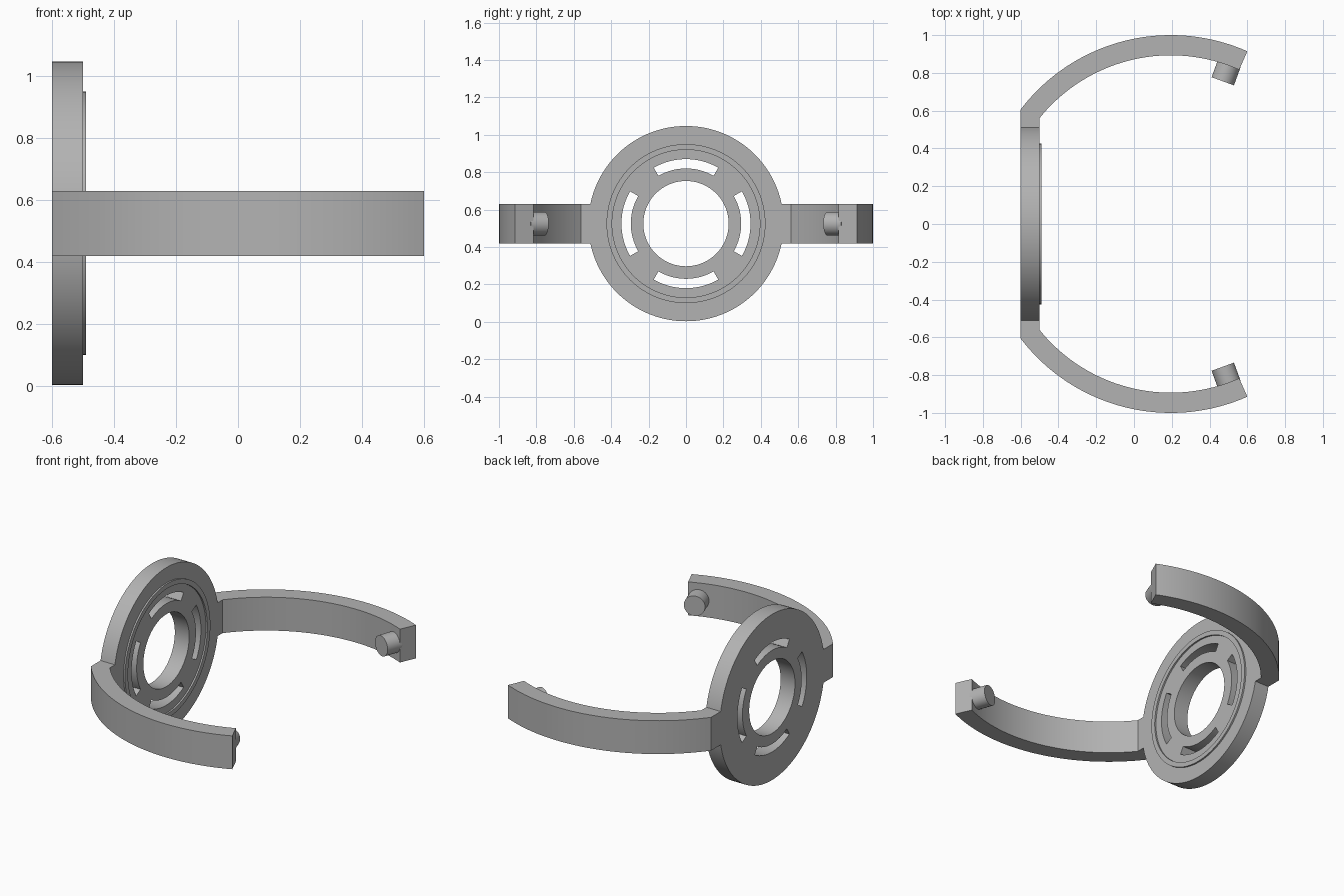
import bpy, bmesh
from math import sin, cos, asin, radians, tau
from mathutils import Vector, Matrix

if "Cube" in bpy.data.objects:
    bpy.data.objects.remove(bpy.data.objects["Cube"], do_unlink=True)

grey = bpy.data.materials.new("plain grey")
grey.use_nodes = True
colour = (0.45, 0.45, 0.45, 1)
grey.diffuse_color = colour
grey.node_tree.nodes["Principled BSDF"].inputs["Base Color"].default_value = colour

MID_Z = 0.525      # height of the disc centre and the arms
BACK, FACE = -0.6, -0.5
SEGS = 120


def finish(bm, name):
    bmesh.ops.recalc_face_normals(bm, faces=bm.faces)
    mesh = bpy.data.meshes.new(name)
    bm.to_mesh(mesh)
    bm.free()
    mesh.materials.append(grey)
    ob = bpy.data.objects.new(name, mesh)
    bpy.context.collection.objects.link(ob)
    bpy.ops.object.select_all(action="DESELECT")
    ob.select_set(True)
    bpy.context.view_layer.objects.active = ob
    bpy.ops.object.shade_smooth_by_angle(angle=radians(30))


def thicken(bm, offset):
    moved = bmesh.ops.extrude_face_region(bm, geom=bm.faces[:], use_keep_orig=True)["geom"]
    bmesh.ops.translate(bm, verts=[g for g in moved if isinstance(g, bmesh.types.BMVert)], vec=offset)


def ring_plate(name, radii, x0, x1, is_open=lambda band, angle: False):
    """Concentric bands around the x axis, with chosen cells left open."""
    bm = bmesh.new()
    loops = [[bm.verts.new((x0, r * cos(tau * i / SEGS), MID_Z + r * sin(tau * i / SEGS)))
              for i in range(SEGS)] for r in radii]
    for band, (a, b) in enumerate(zip(loops, loops[1:])):
        for i in range(SEGS):
            j = (i + 1) % SEGS
            if not is_open(band, (i + 0.5) * 360 / SEGS):
                bm.faces.new((a[i], b[i], b[j], a[j]))
    thicken(bm, (x1 - x0, 0, 0))
    finish(bm, name)


# Disc with a central hole and four curved slots
ring_plate("disc", (0.228, 0.295, 0.345, 0.522), BACK, FACE,
           lambda band, angle: band == 1 and abs((angle + 45) % 90 - 45) < 30)

# Thin raised rim on the inner face
ring_plate("raised_ring", (0.395, 0.425), FACE - 0.004, -0.49)

# Curved arms and their inward pegs
CX, OUTER, INNER, HALF = 0.195, 1.0, 0.893, 0.105


def arc(radius, start_x, steps=40):
    a, b = asin((start_x - CX) / radius), radians(23.9)
    return [(CX + radius * sin(t), radius * cos(t))
            for t in (a + (b - a) * i / steps for i in range(steps + 1))]


for side, label in ((1, "left"), (-1, "right")):
    bm = bmesh.new()
    inner, outer = arc(INNER, FACE), arc(OUTER, BACK)
    inner.insert(0, (FACE, 0.507))
    outer.insert(0, (BACK, 0.507))
    rails = [[bm.verts.new((x, side * y, MID_Z - HALF)) for x, y in path]
             for path in (inner, outer)]
    for i in range(len(inner) - 1):
        bm.faces.new((rails[0][i], rails[0][i + 1], rails[1][i + 1], rails[1][i]))
    thicken(bm, (0, 0, 2 * HALF))
    finish(bm, label + "_arm")

    bm = bmesh.new()
    axis = Vector((sin(radians(20)), side * cos(radians(20)), 0))
    place = Matrix.Translation(Vector((CX, 0, MID_Z)) + axis * 0.855)
    bmesh.ops.create_cone(bm, cap_ends=True, segments=40, radius1=0.063, radius2=0.063,
                          depth=0.102, matrix=place @ axis.to_track_quat("Z", "Y").to_matrix().to_4x4())
    finish(bm, label + "_peg")
